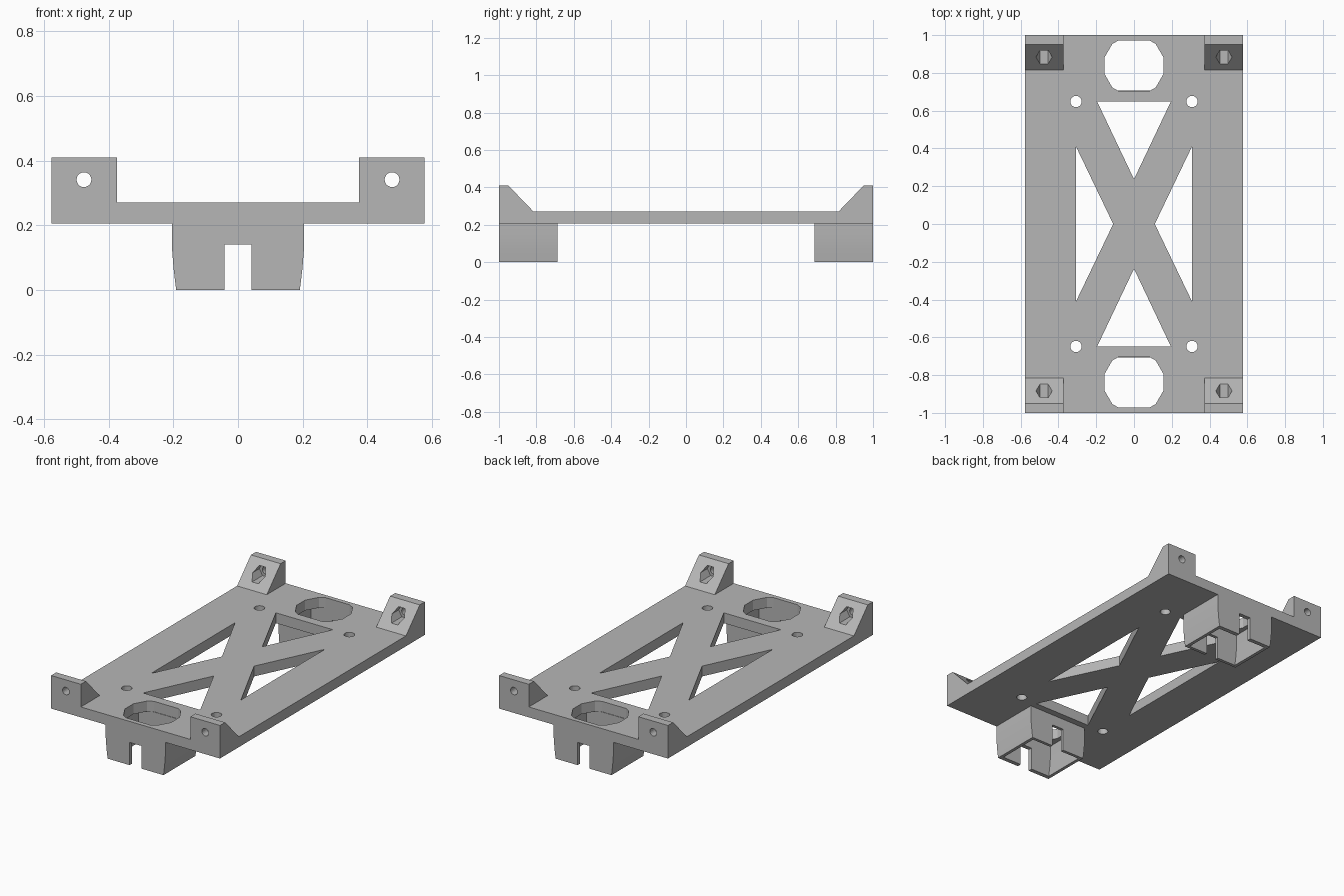
import bpy, bmesh, math

cube = bpy.data.objects.get("Cube")
if cube:
    bpy.data.objects.remove(cube, do_unlink=True)

grey = bpy.data.materials.new("plain grey")
grey.use_nodes = True
grey.diffuse_color = (0.47, 0.47, 0.47, 1)
grey.node_tree.nodes["Principled BSDF"].inputs["Base Color"].default_value = (0.47, 0.47, 0.47, 1)

BOTTOM, TOP = 0.206, 0.27      # plate thickness
HALF_W = 0.577


def circle(cx, cy, r, n, turn=0.0):
    return [(cx + r * math.cos(2 * math.pi * i / n + turn),
             cy + r * math.sin(2 * math.pi * i / n + turn)) for i in range(n)]


def rect(x0, y0, x1, y1):
    return [(x0, y0), (x1, y0), (x1, y1), (x0, y1)]


def prisms(name, shapes):
    """One object from closed prisms: (outline, axis, start, end)."""
    place = {"x": lambda p, t: (t, p[0], p[1]),
             "y": lambda p, t: (p[0], t, p[1]),
             "z": lambda p, t: (p[0], p[1], t)}
    bm = bmesh.new()
    for pts, axis, a, b in shapes:
        lo = [bm.verts.new(place[axis](p, a)) for p in pts]
        hi = [bm.verts.new(place[axis](p, b)) for p in pts]
        bm.faces.new(lo)
        bm.faces.new(hi)
        for i in range(len(pts)):
            j = (i + 1) % len(pts)
            bm.faces.new((lo[i], lo[j], hi[j], hi[i]))
    bmesh.ops.recalc_face_normals(bm, faces=bm.faces)
    mesh = bpy.data.meshes.new(name)
    bm.to_mesh(mesh)
    bm.free()
    mesh.materials.append(grey)
    obj = bpy.data.objects.new(name, mesh)
    bpy.context.collection.objects.link(obj)
    return obj


def activate(obj):
    bpy.ops.object.select_all(action="DESELECT")
    obj.select_set(True)
    bpy.context.view_layer.objects.active = obj


def cut(obj, shapes):
    cutter = prisms("cutter", shapes)
    cutter.hide_render = True
    mod = obj.modifiers.new("cut", "BOOLEAN")
    mod.operation, mod.solver, mod.object = "DIFFERENCE", "EXACT", cutter
    activate(obj)
    bpy.ops.object.modifier_apply(modifier=mod.name)
    bpy.data.objects.remove(cutter, do_unlink=True)


def mirror(obj, x, y):
    mod = obj.modifiers.new("mirror", "MIRROR")
    mod.use_axis = (x, y, False)
    mod.use_mirror_merge = False
    activate(obj)
    bpy.ops.object.modifier_apply(modifier=mod.name)


# Base plate with cross-shaped bracing, screw holes and flat-sided round openings
plate = prisms("base_plate", [(rect(-HALF_W, -1, HALF_W, 1), "z", BOTTOM, TOP)])
openings = []
for s in (-1, 1):
    opening = [(x, s * (0.838 + max(-0.134, min(0.134, y))))
               for x, y in [(0.157, -0.042), (0.157, 0.042), (0.115, 0.115), (0.082, 0.134),
                            (-0.082, 0.134), (-0.115, 0.115), (-0.157, 0.042), (-0.157, -0.042),
                            (-0.115, -0.115), (-0.082, -0.134), (0.082, -0.134), (0.115, -0.115)]]
    openings += [opening,
                 [(-0.195, s * 0.648), (0.195, s * 0.648), (0, s * 0.237)],
                 [(s * 0.307, 0.41), (s * 0.307, -0.41), (s * 0.11, 0)]]
    openings += [circle(x, s * 0.648, 0.03, 20) for x in (-0.307, 0.307)]
for outline in openings:
    cut(plate, [(outline, "z", 0.1, 0.4)])

# Sloped corner lugs with a bolt hole and a hexagonal nut pocket
lugs = prisms("corner_lugs", [([(0.815, TOP), (1, TOP), (1, 0.41), (0.95, 0.41)],
                               "x", 0.374, HALF_W)])
cut(lugs, [(circle(0.476, 0.341, 0.043, 6), "y", 0.7, 0.95)])
cut(lugs, [(circle(0.476, 0.341, 0.023, 20), "y", 0.9, 1.1)])
mirror(lugs, True, True)

# Hollow sockets under both ends, tapering slightly, slotted through
side = [(0.204, BOTTOM), (0.204, 0.13), (0.199, 0.065), (0.191, 0)]
outer = side + [(-x, z) for x, z in reversed(side)]
inside = [(x - 0.02, z) for x, z in side]
inside[0] = (inside[0][0], 0.3)
inside.append((inside[-1][0] - 0.003, -0.05))
inner = inside + [(-x, z) for x, z in reversed(inside)]
sockets = prisms("end_sockets", [(outer, "y", 0.688, 1)])
cut(sockets, [(inner, "y", 0.707, 0.974)])
cut(sockets, [(rect(-0.041, -0.1, 0.041, 0.14), "y", 0.6, 1.1)])
mirror(sockets, False, True)
activate(sockets)
bpy.ops.object.shade_smooth_by_angle()
